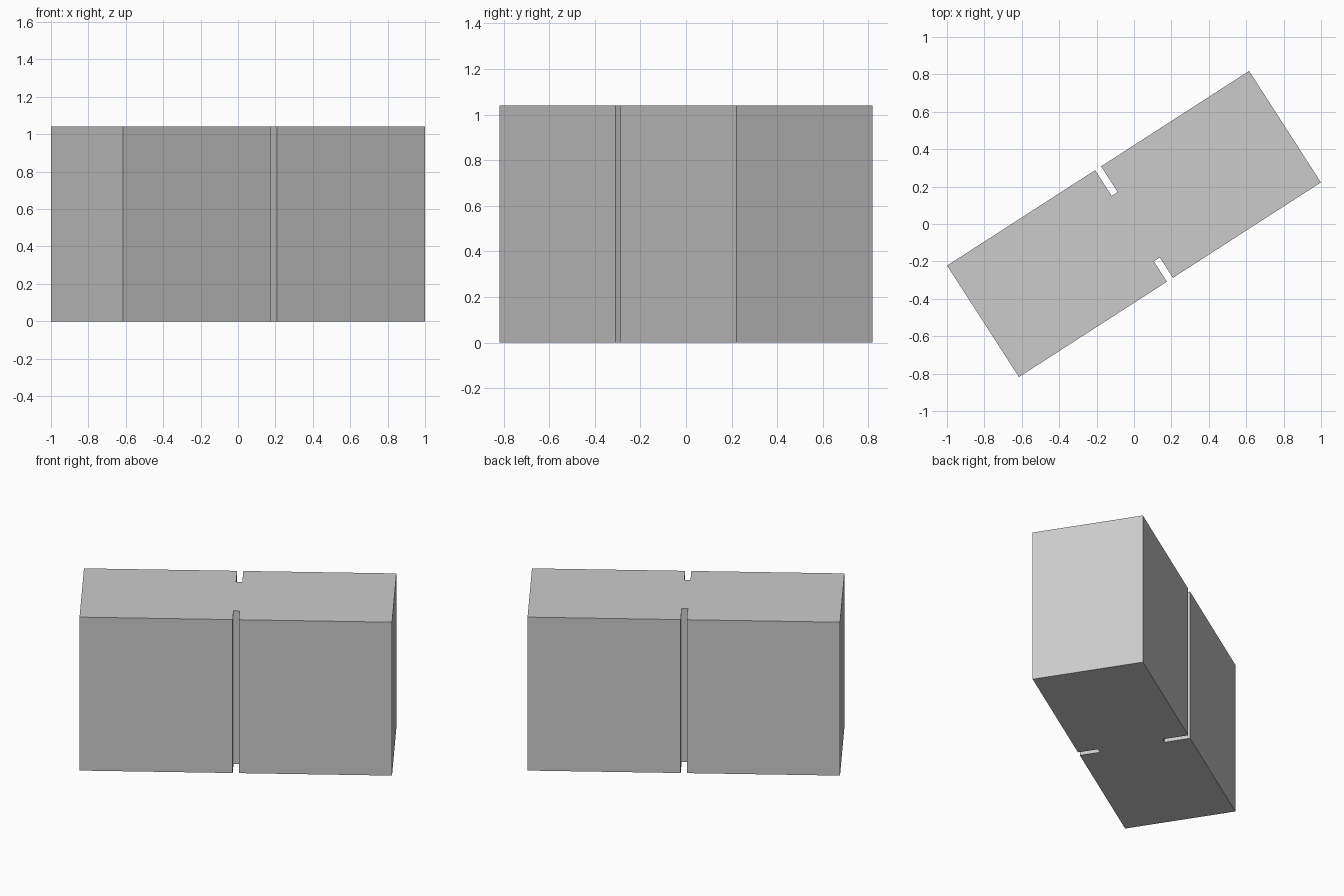
import bpy, bmesh
from math import radians
from mathutils import Matrix

if "Cube" in bpy.data.objects:
    bpy.data.objects.remove(bpy.data.objects["Cube"])

HALF_LENGTH, HALF_WIDTH, HEIGHT = 0.9605, 0.3545, 1.04
SLOT = 0.019                          # half width of each slot
FRONT_FLOOR, BACK_FLOOR = -0.225, 0.191


def slotted_side(width, floor, sign):
    """One long side of the footprint, with a slot in its middle."""
    return [(-sign * HALF_LENGTH, sign * width),
            ] if floor is None else [
        (sign * HALF_LENGTH, sign * width),
        (sign * SLOT, sign * width), (sign * SLOT, floor),
        (-sign * SLOT, floor), (-sign * SLOT, sign * width),
        (-sign * HALF_LENGTH, sign * width)]


# Block footprint: back side then front side, counter-clockwise
outline = (slotted_side(HALF_WIDTH, BACK_FLOOR, 1)
           + slotted_side(HALF_WIDTH, FRONT_FLOOR, -1))

# Extrude the footprint up and turn it about z
bm = bmesh.new()
base = bm.faces.new([bm.verts.new((x, y, 0)) for x, y in outline])
top = bmesh.ops.extrude_face_region(bm, geom=[base], use_keep_orig=True)
bmesh.ops.translate(bm, vec=(0, 0, HEIGHT),
                    verts=[v for v in top["geom"] if isinstance(v, bmesh.types.BMVert)])
bmesh.ops.recalc_face_normals(bm, faces=bm.faces)
bm.transform(Matrix.Rotation(radians(32.8), 4, 'Z'))

mesh = bpy.data.meshes.new("slotted_block")
bm.to_mesh(mesh)
bm.free()
bpy.context.collection.objects.link(bpy.data.objects.new("slotted_block", mesh))
